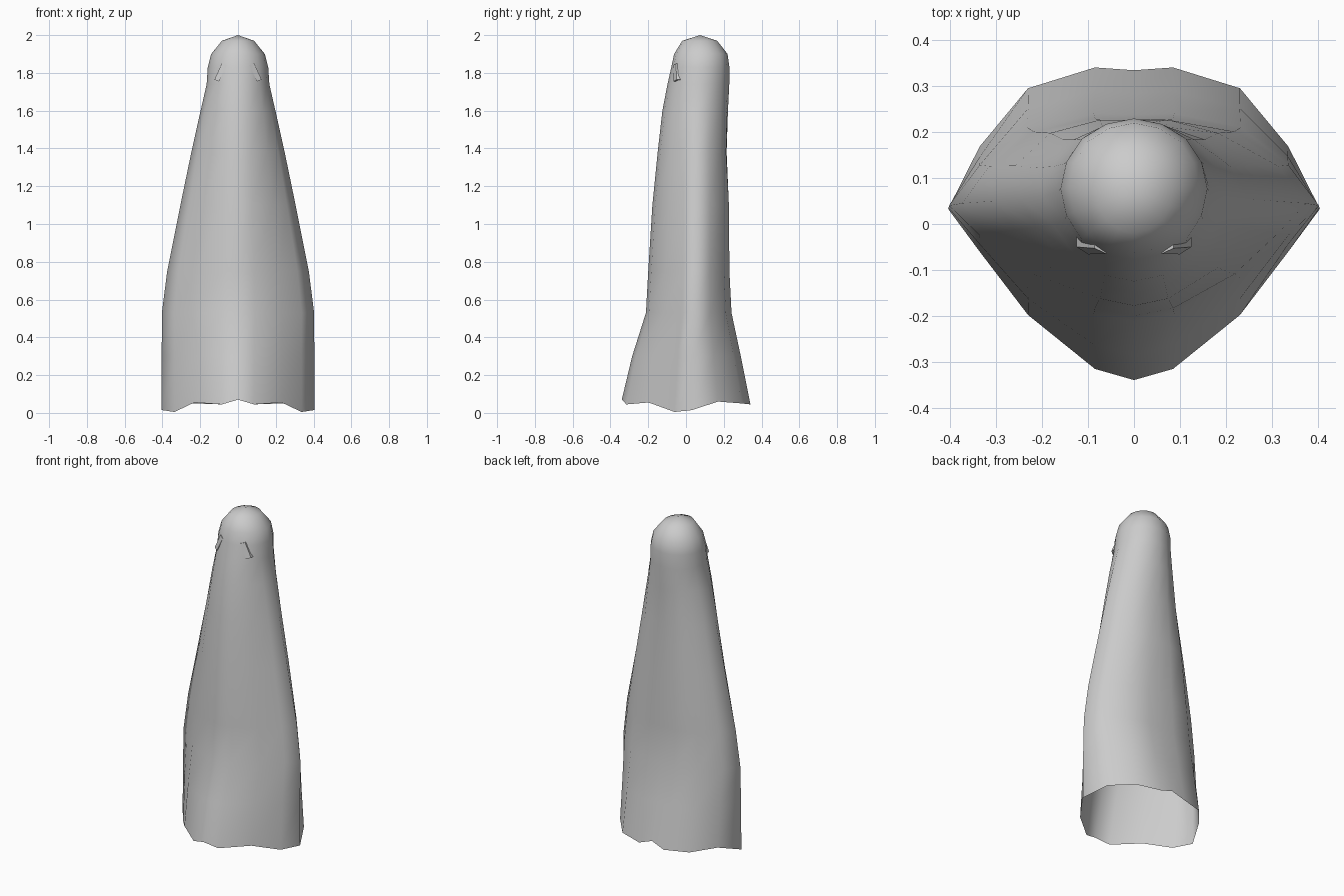
import bpy, bmesh

if "Cube" in bpy.data.objects:
    bpy.data.objects.remove(bpy.data.objects["Cube"])

# Half cross-section from front to back: draped (flat diamond) and round versions
DRAPED = [(0, -1), (.21, -.935), (.57, -.62), (.83, -.25), (1, 0),
          (.83, .45), (.57, .87), (.21, 1.02), (0, 1)]
ROUND = [(0, -1), (.38, -.92), (.71, -.71), (.92, -.38), (1, 0),
         (.92, .38), (.71, .71), (.38, .92), (0, 1)]
HEM = [.07, .045, .055, .005, .015, .06, .05, .045, .075]

# z, half width, front y, side y, back y, roundness
RINGS = [(0, .405, -.34, .033, .335, 0),
         (.3, .404, -.285, .035, .285, 0),
         (.53, .403, -.212, .04, .238, .05),
         (.75, .375, -.2, .045, .228, .1),
         (1.1, .305, -.178, .05, .227, .2),
         (1.38, .247, -.15, .055, .215, .4),
         (1.6, .198, -.125, .06, .222, .65),
         (1.74, .166, -.098, .07, .229, .9),
         (1.83, .16, -.078, .077, .23, 1),
         (1.9, .142, -.063, .08, .22, 1),
         (1.97, .085, -.02, .077, .165, 1)]


def make_object(name, bm):
    bmesh.ops.recalc_face_normals(bm, faces=bm.faces)
    mesh = bpy.data.meshes.new(name)
    bm.to_mesh(mesh)
    bm.free()
    obj = bpy.data.objects.new(name, mesh)
    bpy.context.collection.objects.link(obj)
    return obj


# Hollow draped sheet, lofted through the rings and open at the hem
bm = bmesh.new()
loops = []
for i, (z, w, front, side, back, r) in enumerate(RINGS):
    half = []
    for k, (d, c) in enumerate(zip(DRAPED, ROUND)):
        x = w * (d[0] + (c[0] - d[0]) * r)
        t = d[1] + (c[1] - d[1]) * r
        y = side + t * ((side - front) if t < 0 else (back - side))
        half.append((x, y, HEM[k] if i == 0 else z))
    points = half + [(-x, y, h) for x, y, h in half[-2:0:-1]]
    loops.append([bm.verts.new(p) for p in points])
n = len(loops[0])
for a, b in zip(loops, loops[1:]):
    for k in range(n):
        bm.faces.new((a[k], a[(k + 1) % n], b[(k + 1) % n], b[k]))
tip = bm.verts.new((0, .075, 2))
for k in range(n):
    bm.faces.new((loops[-1][k], loops[-1][(k + 1) % n], tip))
for f in bm.faces:
    f.smooth = True
make_object("sheet_body", bm)

# Slanted slit eyes
EYE = [(.06, -.061, 1.842), (.086, -.049, 1.85), (.125, -.046, 1.764), (.1, -.062, 1.755)]
for name, s in (("right_eye", 1), ("left_eye", -1)):
    bm = bmesh.new()
    outer = [bm.verts.new((s * x, y - .004, z)) for x, y, z in EYE]
    inner = [bm.verts.new((s * x, y + .03, z)) for x, y, z in EYE]
    bm.faces.new(outer)
    for k in range(4):
        j = (k + 1) % 4
        bm.faces.new((outer[k], outer[j], inner[j], inner[k]))
    make_object(name, bm)
